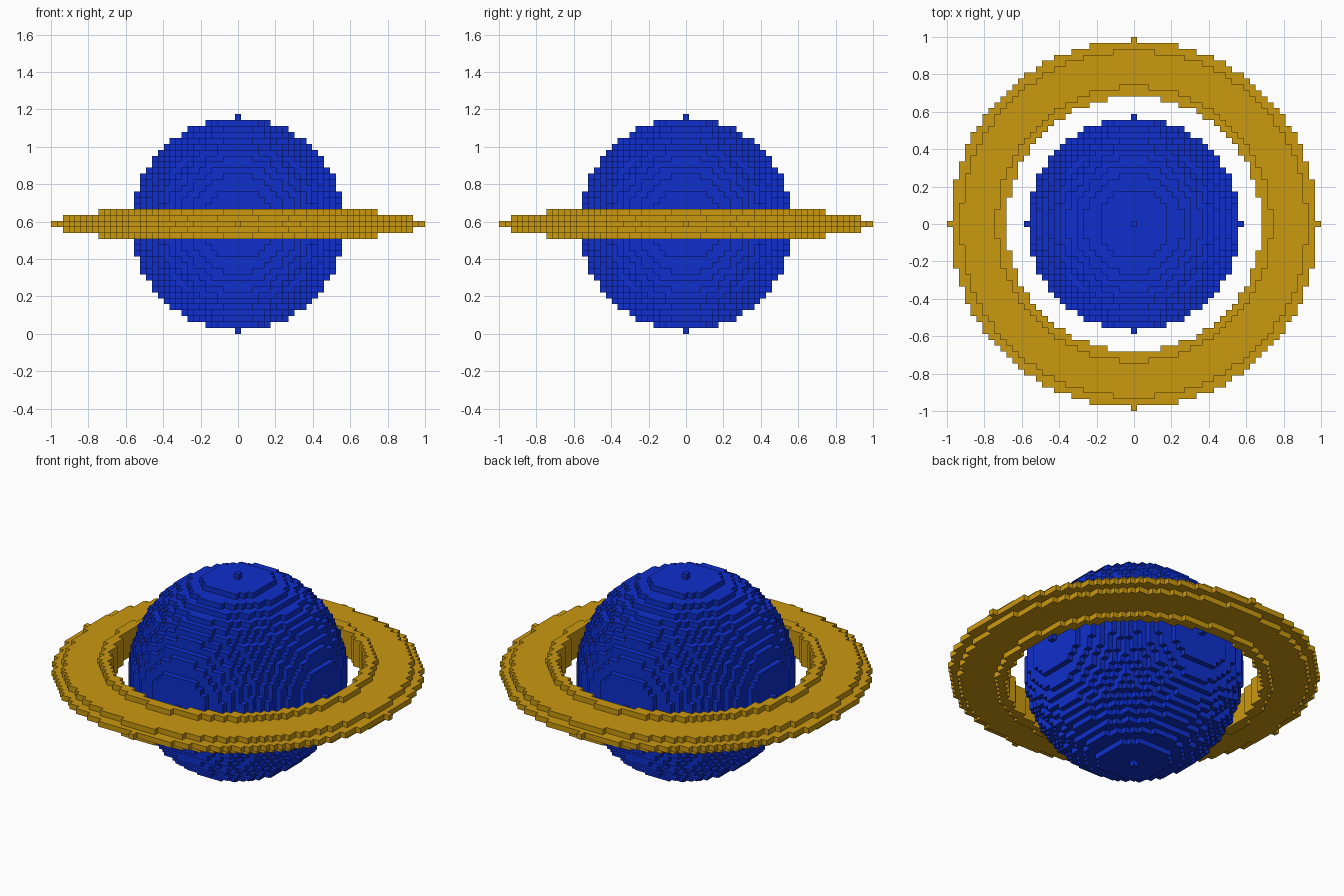
import bpy
import bmesh
from mathutils import Vector

cube = bpy.data.objects.get("Cube")
if cube:
    bpy.data.objects.remove(cube, do_unlink=True)

# Sizes counted in blocks
RING_R, RING_H, HOLE_R, BALL_R = 31, 3, 21.5, 18
BLOCK = 2 / (2 * RING_R + 1)
CENTRE = Vector((0, 0, (BALL_R + 0.5) * BLOCK))


def material(name, colour):
    mat = bpy.data.materials.new(name)
    mat.use_nodes = True
    mat.diffuse_color = colour
    bsdf = next(n for n in mat.node_tree.nodes if n.type == 'BSDF_PRINCIPLED')
    bsdf.inputs["Base Color"].default_value = colour
    return mat


def in_ball(x, y, z):
    return x * x + y * y + z * z <= BALL_R ** 2


def in_ring(x, y, z):
    flat = x * x + y * y
    inside = flat / RING_R ** 2 + z * z / RING_H ** 2 <= 1.000001
    return inside and flat > HOLE_R ** 2


def block_object(name, inside, reach, height, mat):
    """Build the outer skin of all blocks whose centre passes the test."""
    bm = bmesh.new()
    verts = {}

    def corner(p):
        key = tuple(round(2 * c) for c in p)
        if key not in verts:
            verts[key] = bm.verts.new(Vector(p) * BLOCK + CENTRE)
        return verts[key]

    span = range(-reach, reach + 1)
    cells = {(x, y, z) for x in span for y in span
             for z in range(-height, height + 1) if inside(x, y, z)}
    for cell in sorted(cells):
        for axis in range(3):
            for side in (-1, 1):
                n = Vector((0, 0, 0))
                n[axis] = side
                if tuple(int(c + s) for c, s in zip(cell, n)) in cells:
                    continue
                # Two tangents ordered so the face points outward
                u = Vector((0, 0, 0))
                u[(axis + 1) % 3] = 1
                v = n.cross(u)
                mid = Vector(cell) + n / 2
                bm.faces.new([corner(mid + (a * u + b * v) / 2)
                              for a, b in ((-1, -1), (1, -1), (1, 1), (-1, 1))])
    mesh = bpy.data.meshes.new(name)
    bm.to_mesh(mesh)
    bm.free()
    mesh.materials.append(mat)
    obj = bpy.data.objects.new(name, mesh)
    bpy.context.collection.objects.link(obj)
    return obj


# Planet ball and the stepped ring around it
blue = material("deep blue", (0.0045, 0.028, 0.60, 1))
gold = material("gold", (0.59, 0.32, 0.005, 1))
block_object("planet_ball", in_ball, BALL_R, BALL_R, blue)
block_object("planet_ring", in_ring, RING_R, RING_H, gold)
